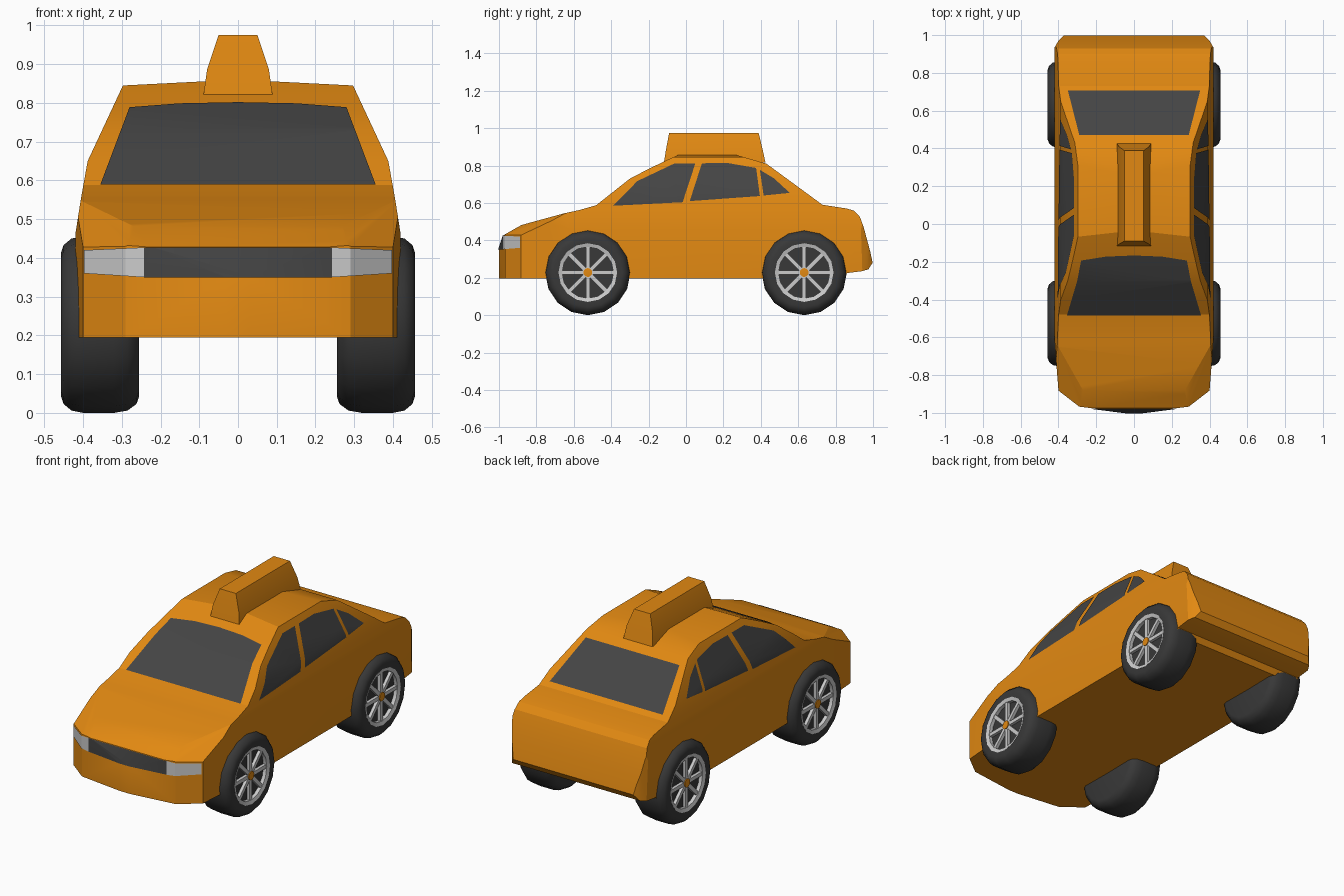
import bpy, bmesh, math
from mathutils import Vector, Matrix

if "Cube" in bpy.data.objects:
    bpy.data.objects.remove(bpy.data.objects["Cube"])


def material(name, rgb):
    m = bpy.data.materials.new(name)
    m.diffuse_color = (*rgb, 1)
    m.use_nodes = True
    m.node_tree.nodes["Principled BSDF"].inputs["Base Color"].default_value = m.diffuse_color
    return m


ORANGE = material("orange_paint", (0.76, 0.25, 0.006))
DARK = material("dark_glass", (0.058, 0.058, 0.058))
RUBBER = material("rubber", (0.04, 0.04, 0.04))


def finish(bm, name, mat=None, angle=28, mirror=False):
    me = bpy.data.meshes.new(name)
    for f in bm.faces:
        f.smooth = True
    bm.to_mesh(me)
    me.set_sharp_from_angle(angle=math.radians(angle))
    ob = bpy.data.objects.new(name, me)
    bpy.context.collection.objects.link(ob)
    if mat:
        me.materials.clear()
        me.materials.append(mat)
    if mirror:
        m = ob.modifiers.new("mirror", 'MIRROR')
        m.use_bisect_axis[0] = False
    return ob


def loft(rings, name, mat=None, **kw):
    """Skin a list of equal-length closed rings and cap both ends."""
    bm = bmesh.new()
    vs = [[bm.verts.new(p) for p in r] for r in rings]
    n = len(vs[0])
    for a, b in zip(vs, vs[1:]):
        for i in range(n):
            bm.faces.new((a[i], a[(i + 1) % n], b[(i + 1) % n], b[i]))
    bm.faces.new(vs[0][::-1])
    bm.faces.new(vs[-1])
    bmesh.ops.recalc_face_normals(bm, faces=bm.faces)
    return finish(bm, name, mat, **kw)


def prism(name, pts, axis, lo, hi):
    def put(a, b, d):
        c = [a, b]
        c.insert(axis, d)
        return c
    return loft([[put(a, b, d) for a, b in pts] for d in (lo, hi)], name)


def both(half):
    return half + [(-x, v) for x, v in reversed(half) if x > 0]


# Body: side profile intersected with the front section and the plan outline
side = [(-1, .195), (-1, .35), (-.975, .428), (-.88, .482), (-.65, .545), (-.57, .562),
        (-.48, .588), (-.3, .73), (-.2, .782), (-.1, .83), (-.03, .862), (.25, .862),
        (.43, .81), (.73, .59), (.86, .57), (.9, .558), (.93, .525), (.95, .47), (.985, .34),
        (.998, .28), (.975, .245), (.94, .235), (.86, .225), (.84, .195)]
section = both([(.413, .1), (.42, .46), (.405, .555), (.388, .65), (.297, .845), (.1, .855), (0, .857)])
plan = both([(0, -1.004), (.29, -.967), (.40, -.882), (.422, -.6), (.43, .88), (.423, .93), (.40, .97), (.36, 1.01)])
base = prism("body_base", side, 0, -.6, .6)
cutters = [prism("section_cutter", section, 1, -1.2, 1.2), prism("plan_cutter", plan, 2, -.1, 1.2)]
for c in cutters:
    m = base.modifiers.new("cut", 'BOOLEAN')
    m.operation, m.solver, m.object = 'INTERSECT', 'EXACT', c
bpy.context.view_layer.update()
body = bmesh.new()
body.from_object(base, bpy.context.evaluated_depsgraph_get())
for ob in cutters + [base]:
    bpy.data.objects.remove(ob)
bmesh.ops.triangulate(body, faces=body.faces)


def clip(bm, co, no):
    geom = bm.verts[:] + bm.edges[:] + bm.faces[:]
    bmesh.ops.bisect_plane(bm, geom=geom, plane_co=co, plane_no=no, dist=1e-5, clear_outer=True)


# Sloping facet above each front corner
for s in (1, -1):
    a, b, c = Vector((.405 * s, -.65, .543)), Vector((.29 * s, -.967, .43)), Vector((.40 * s, -.882, .428))
    n = (b - a).cross(c - a)
    clip(body, a, n if n.z > 0 else -n)
    bmesh.ops.holes_fill(body, edges=[e for e in body.edges if e.is_boundary], sides=0)
bmesh.ops.recalc_face_normals(body, faces=body.faces)
finish(body, "car_body", ORANGE, 22)


def panel(name, pts, axis, sign, mat=None, mirror=False):
    """Skin a convex outline, seen along one axis, onto the body surface."""
    bm = body.copy()
    mid = [sum(p[i] for p in pts) / len(pts) for i in (0, 1)]
    for p, q in zip(pts, pts[1:] + pts[:1]):
        n = [q[1] - p[1], p[0] - q[0]]
        if n[0] * (p[0] - mid[0]) + n[1] * (p[1] - mid[1]) < 0:
            n = [-n[0], -n[1]]
        co = list(p)
        co.insert(axis, 0)
        n.insert(axis, 0)
        clip(bm, co, n)
    bm.normal_update()
    bad = [f for f in bm.faces if f.normal[axis] * sign < .2]
    bmesh.ops.delete(bm, geom=bad, context='FACES')
    off = Vector((0, 0, .002))
    off[axis] = .004 * sign
    bmesh.ops.translate(bm, verts=bm.verts, vec=off)
    finish(bm, name, mat, mirror=mirror)


# Windows
panel("windscreen", both([(.355, .588), (.28, .787), (.15, .797), (0, .80)]), 1, -1, DARK)
panel("rear_window", both([(.35, .61), (.29, .782)]), 1, 1, DARK)
panel("front_side_window", [(-.39, .583), (-.26, .715), (-.06, .81), (.05, .81), (-.018, .602)], 0, 1, DARK, True)
panel("middle_side_window", [(.02, .608), (.085, .81), (.22, .812), (.375, .785), (.395, .635)], 0, 1, DARK, True)
panel("rear_side_window", [(.415, .638), (.395, .775), (.47, .73), (.555, .652)], 0, 1, DARK, True)
# Grille and headlights
panel("grille", both([(.242, .348), (.242, .425)]), 1, -1, DARK)
panel("headlight", [(.242, .348), (.242, .425), (.397, .418), (.397, .358)], 1, -1, None, True)

# Roof sign
loft([[(x, y0, z), (-x, y0, z), (-x, y1, z), (x, y1, z)] for x, y0, y1, z in
      [(.09, -.118, .425, .815), (.08, -.107, .41, .885), (.05, -.09, .388, .975)]],
     "roof_sign", ORANGE, angle=35)


def lathe(name, prof, cy, mat=None, sides=16, closed=False):
    """Turn an (x, radius) profile about the wheel axle."""
    bm = bmesh.new()
    vs = [bm.verts.new((x, 0, r)) for x, r in prof]
    es = [bm.edges.new(p) for p in zip(vs, vs[1:] + (vs[:1] if closed else []))]
    bmesh.ops.spin(bm, geom=vs + es, cent=(0, 0, 0), axis=(1, 0, 0), angle=math.tau, steps=sides)
    bmesh.ops.remove_doubles(bm, verts=bm.verts, dist=1e-4)
    bmesh.ops.recalc_face_normals(bm, faces=bm.faces)
    bmesh.ops.translate(bm, verts=bm.verts, vec=(0, cy, .228))
    finish(bm, name, mat, 35, True)


# Wheels, mirrored to the left side
for label, cy in (("front", -.525), ("rear", .632)):
    lathe(label + "_tyre", [(.258, 0), (.255, .185), (.262, .205), (.285, .222), (.32, .228), (.40, .228), (.43, .222),
                            (.45, .205), (.457, .185), (.455, .155), (.43, .15), (.43, 0)], cy, RUBBER)
    lathe(label + "_rim", [(.425, .157), (.456, .157), (.45, .137), (.425, .137)], cy, sides=16, closed=True)
    lathe(label + "_hub", [(.425, .024), (.452, .024), (.454, 0)], cy, ORANGE, 12)
    bm = bmesh.new()
    for k in range(8):
        mat = (Matrix.Translation((.436, cy, .228)) @ Matrix.Rotation(k * math.tau / 8, 4, 'X')
               @ Matrix.Translation((0, 0, .08)) @ Matrix.Diagonal((.022, .021, .125, 1)))
        bmesh.ops.create_cube(bm, size=1, matrix=mat)
    finish(bm, label + "_spokes", mirror=True)
